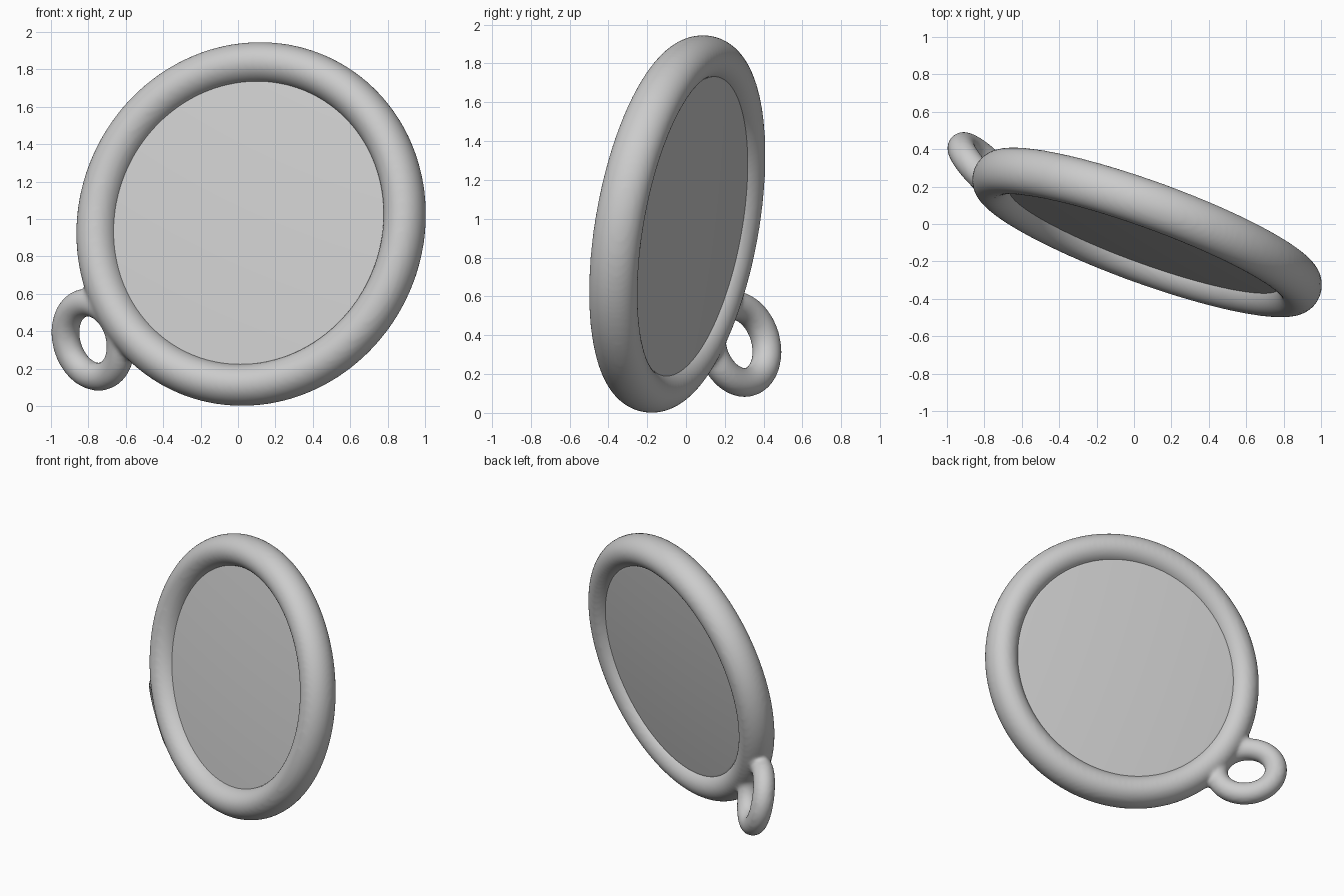
import bpy, bmesh, math
from mathutils import Vector, Matrix

if "Cube" in bpy.data.objects:
    bpy.data.objects.remove(bpy.data.objects["Cube"])


def frame(centre, normal):
    # matrix placing a local z axis along the given normal
    q = Vector(normal).normalized().to_track_quat('Z', 'Y')
    return Matrix.Translation(centre) @ q.to_matrix().to_4x4()


def revolve(name, profile, steps, matrix, closed):
    # turn an (r, z) profile around the local z axis
    bm = bmesh.new()
    rings = []
    for i in range(steps):
        a = 2 * math.pi * i / steps
        rings.append([bm.verts.new((r * math.cos(a), r * math.sin(a), z)) for r, z in profile])
    n = len(profile)
    for i in range(steps):
        p, q = rings[i], rings[(i + 1) % steps]
        for j in range(n if closed else n - 1):
            k = (j + 1) % n
            bm.faces.new((p[j], q[j], q[k], p[k]))
    bmesh.ops.remove_doubles(bm, verts=bm.verts, dist=1e-5)
    bmesh.ops.recalc_face_normals(bm, faces=bm.faces)
    bm.transform(matrix)
    me = bpy.data.meshes.new(name)
    bm.to_mesh(me)
    bm.free()
    me.shade_smooth()
    ob = bpy.data.objects.new(name, me)
    bpy.context.collection.objects.link(ob)
    return ob


def oval(major, a, b, n):
    return [(major + a * math.cos(2 * math.pi * i / n), b * math.sin(2 * math.pi * i / n))
            for i in range(n)]


body = frame((0.07, -0.045, 0.973), (0.338, 0.926, -0.167))

# outer rim and hanging loop, blended into one piece with small fillets
rim = revolve("rim", oval(0.873, 0.112, 0.128, 32), 128, body, True)
loop = revolve("loop", oval(0.203, 0.076, 0.076, 24), 48,
               frame((-0.775, 0.272, 0.355), (0.67, 0.684, 0.2)), True)
bpy.ops.object.select_all(action='DESELECT')
loop.select_set(True)
rim.select_set(True)
bpy.context.view_layer.objects.active = rim
bpy.ops.object.join()
rim.name = "rim_with_loop"
remesh = rim.modifiers.new("blend", 'REMESH')
remesh.mode = 'VOXEL'
remesh.voxel_size = 0.014
remesh.use_smooth_shade = True
smooth = rim.modifiers.new("fillet", 'SMOOTH')
smooth.factor = 0.5
smooth.iterations = 10

# gently domed lens filling the rim
edge, front, back, bulge = 0.84, -0.035, 0.07, 0.025
N = 12
prof = [(edge * i / N, front - bulge * (1 - (i / N) ** 2)) for i in range(N + 1)]
prof += [(edge * i / N, back + bulge * (1 - (i / N) ** 2)) for i in range(N, -1, -1)]
revolve("lens", prof, 96, body, False)
